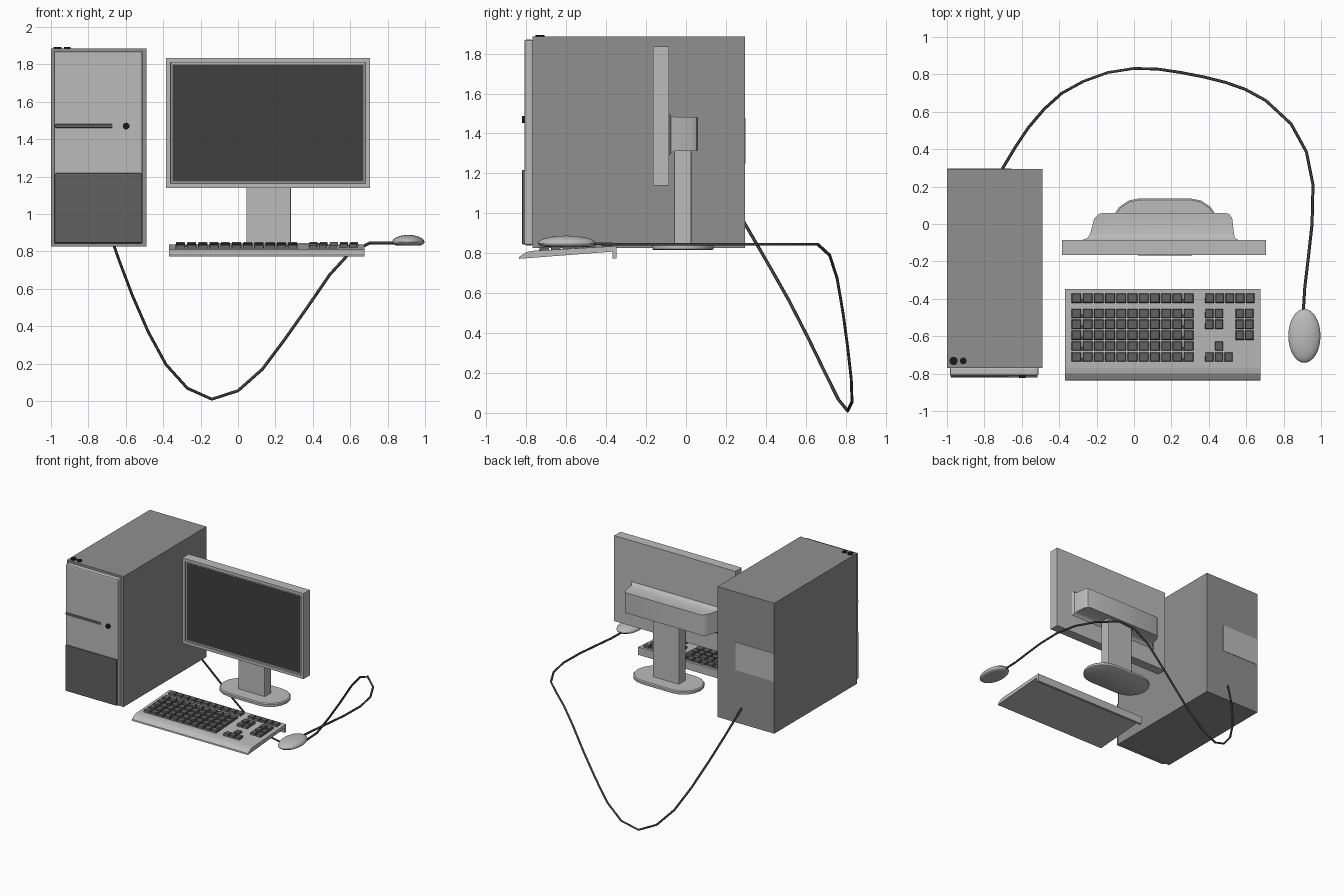
import bpy, bmesh, math
from mathutils import Vector

if "Cube" in bpy.data.objects:
    bpy.data.objects.remove(bpy.data.objects["Cube"])


def material(name, value):
    m = bpy.data.materials.new(name)
    m.diffuse_color = (value, value, value, 1)
    m.use_nodes = True
    m.node_tree.nodes["Principled BSDF"].inputs["Base Color"].default_value = m.diffuse_color
    return m


BLACK = material("black", 0.01)
DARK = material("dark_grey", 0.05)
KEY = material("key_grey", 0.12)
MID = material("mid_grey", 0.28)
LIGHT = material("light_grey", 0.5)


def finish(name, bm, mat, smooth=False):
    bmesh.ops.recalc_face_normals(bm, faces=bm.faces)
    me = bpy.data.meshes.new(name)
    bm.to_mesh(me)
    bm.free()
    ob = bpy.data.objects.new(name, me)
    bpy.context.collection.objects.link(ob)
    me.materials.append(mat)
    if smooth:
        bpy.ops.object.select_all(action='DESELECT')
        ob.select_set(True)
        bpy.context.view_layer.objects.active = ob
        bpy.ops.object.shade_smooth_by_angle(angle=math.radians(35))
    return ob


def add_box(bm, x, y, z):
    """Add a box given (min, max) on each axis."""
    verts = bmesh.ops.create_cube(bm, size=1)["verts"]
    for v in verts:
        v.co = Vector([a[0] + (c + 0.5) * (a[1] - a[0]) for a, c in zip((x, y, z), v.co)])
    return verts


def box(name, x, y, z, mat, bevel=0):
    bm = bmesh.new()
    add_box(bm, x, y, z)
    if bevel:
        bmesh.ops.bevel(bm, geom=bm.edges[:], offset=bevel, segments=2, profile=0.5, affect='EDGES')
    return finish(name, bm, mat)


def loft(name, rings, mat, smooth=False):
    """Skin a list of equal-length closed rings and cap both ends."""
    bm = bmesh.new()
    rows = [[bm.verts.new(p) for p in r] for r in rings]
    n = len(rows[0])
    for a, b in zip(rows, rows[1:]):
        for i in range(n):
            bm.faces.new((a[i], a[(i + 1) % n], b[(i + 1) % n], b[i]))
    bm.faces.new(rows[0])
    bm.faces.new(rows[-1])
    return finish(name, bm, mat, smooth)


def disc(name, centre, radius, depth, axis, mat):
    """Short cylinder along axis 'y' or 'z'."""
    def ring(h):
        pts = []
        for i in range(16):
            a = math.tau * i / 16
            u, w = radius * math.cos(a), radius * math.sin(a)
            pts.append(Vector(centre) + Vector((u, h, w) if axis == 'y' else (u, w, h)))
        return pts
    return loft(name, [ring(-depth / 2), ring(depth / 2)], mat, True)


# Tower case
box("tower_case", (-1.0, -0.49), (-0.77, 0.295), (0.825, 1.885), MID)
box("tower_front_panel", (-0.985, -0.51), (-0.81, -0.765), (0.84, 1.87), LIGHT, 0.01)
box("tower_lower_door", (-0.98, -0.515), (-0.822, -0.8), (0.845, 1.218), KEY, 0.006)
box("drive_slot", (-0.98, -0.67), (-0.818, -0.8), (1.461, 1.48), KEY, 0.004)
box("rear_connector_plate", (-0.998, -0.655), (0.28, 0.298), (1.25, 1.477), LIGHT)
disc("power_button", (-0.598, -0.81, 1.47), 0.018, 0.025, 'y', BLACK)
disc("top_button_large", (-0.965, -0.732, 1.885), 0.022, 0.016, 'z', BLACK)
disc("top_button_small", (-0.913, -0.732, 1.885), 0.018, 0.016, 'z', BLACK)

# Monitor frame with a recessed front, and the screen within it
bm = bmesh.new()
add_box(bm, (-0.385, 0.705), (-0.165, -0.085), (1.14, 1.835))
front = min(bm.faces, key=lambda f: f.calc_center_median().y)
bmesh.ops.inset_region(bm, faces=[front], thickness=0.034)
inner = bmesh.ops.inset_region(bm, faces=[front], thickness=0.002, depth=-0.01)
finish("monitor_frame", bm, LIGHT)
box("screen", (-0.35, 0.67), (-0.157, -0.15), (1.175, 1.80), DARK)

# Flared housing behind the screen
sections = [(-0.087, -0.28, 0.56, 1.285, 1.505), (-0.075, -0.25, 0.54, 1.302, 1.489),
            (-0.055, -0.235, 0.535, 1.312, 1.482), (0.03, -0.213, 0.525, 1.313, 1.482),
            (0.053, -0.19, 0.51, 1.313, 1.482), (0.059, -0.17, 0.49, 1.315, 1.48)]
loft("monitor_rear_housing",
     [[(x0, y, z0), (x1, y, z0), (x1, y, z1), (x0, y, z1)] for y, x0, x1, z0, z1 in sections],
     LIGHT, True)

# Stand
box("stand_neck", (0.045, 0.283), (-0.06, 0.027), (0.835, 1.33), LIGHT, 0.006)


def stadium(z, r):
    pts = []
    for side, cx in ((1, 0.30), (-1, 0.03)):
        for i in range(9):
            a = math.pi * (i / 8 - 0.5)
            pts.append((cx + side * r * math.cos(a), -0.016 + side * r * math.sin(a), z))
    return pts


loft("stand_base", [stadium(0.815, 0.145), stadium(0.82, 0.153), stadium(0.838, 0.153),
                    stadium(0.845, 0.145)], LIGHT, True)

# Keyboard body from a side profile
profile = [(-0.838, 0.772), (-0.835, 0.782), (-0.80, 0.806), (-0.77, 0.812), (-0.348, 0.836),
           (-0.348, 0.773), (-0.368, 0.773), (-0.368, 0.808)]
loft("keyboard_body", [[(x, y, z) for y, z in profile] for x in (-0.37, 0.675)], LIGHT)

# Keys: (first x, columns, pitch, first row, row count)
row_y = [-0.396, -0.478, -0.536, -0.594, -0.652, -0.711]
blocks = [(-0.335, 11, 0.06, 0, 6), (0.38, 5, 0.0542, 0, 1), (0.38, 2, 0.0515, 1, 2),
          (0.542, 2, 0.0515, 1, 3), (0.432, 1, 0.0515, 4, 1), (0.38, 3, 0.0515, 5, 1)]
bm = bmesh.new()
for x0, cols, pitch, r0, rows in blocks:
    for r in range(r0, r0 + rows):
        y = row_y[r]
        z = 0.812 + (y + 0.77) * 0.057
        for c in range(cols):
            x = x0 + c * pitch
            vs = add_box(bm, (x, x + pitch - 0.006), (y - 0.026, y + 0.026), (z - 0.006, z + 0.017))
            mx, my = x + pitch / 2 - 0.003, y
            for v in vs:
                if v.co.z > z:
                    v.co.x = mx + (v.co.x - mx) * 0.85
                    v.co.y = my + (v.co.y - my) * 0.85
finish("keyboard_keys", bm, KEY)

# Mouse: domed above, shallow and flat below
bm = bmesh.new()
bmesh.ops.create_uvsphere(bm, u_segments=32, v_segments=16, radius=1)
for v in bm.verts:
    h = v.co.z * 0.038 if v.co.z > 0 else max(v.co.z * 0.03, -0.018)
    v.co = (0.911 + v.co.x * 0.086, -0.598 + v.co.y * 0.144, 0.85 + h)
finish("mouse", bm, LIGHT, True)

# Mouse cable, running back, drooping and rising to the tower
path = [(0.905, -0.47, 0.848), (0.913, -0.34, 0.845), (0.932, -0.18, 0.845), (0.952, 0.0, 0.845),
        (0.957, 0.21, 0.845), (0.922, 0.385, 0.845), (0.84, 0.535, 0.845), (0.705, 0.66, 0.845),
        (0.595, 0.72, 0.79), (0.49, 0.757, 0.675), (0.37, 0.787, 0.50), (0.25, 0.81, 0.33),
        (0.13, 0.828, 0.17), (0.0, 0.832, 0.055), (-0.14, 0.81, 0.01), (-0.27, 0.763, 0.068),
        (-0.385, 0.70, 0.195), (-0.48, 0.615, 0.37), (-0.565, 0.515, 0.565),
        (-0.635, 0.41, 0.75), (-0.71, 0.285, 0.965)]
cu = bpy.data.curves.new("mouse_cable", 'CURVE')
cu.dimensions = '3D'
cu.bevel_depth = 0.008
cu.bevel_resolution = 1
cu.use_fill_caps = True
sp = cu.splines.new('POLY')
sp.points.add(len(path) - 1)
for p, co in zip(sp.points, path):
    p.co = (*co, 1)
cu.materials.append(DARK)
bpy.context.collection.objects.link(bpy.data.objects.new("mouse_cable", cu))
